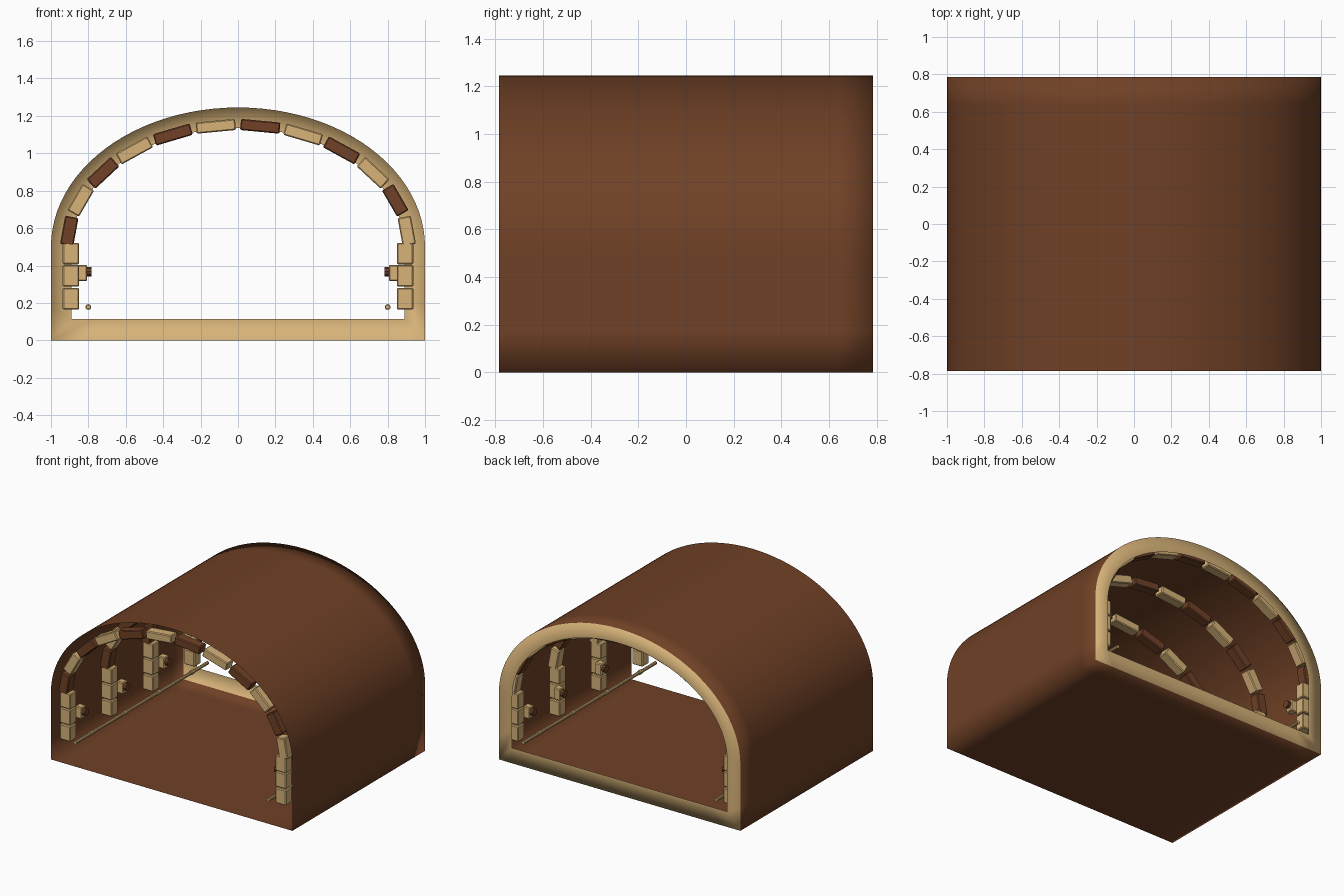
import bpy, bmesh, math
from math import sin, cos, atan2, radians

cube = bpy.data.objects.get("Cube")
if cube:
    bpy.data.objects.remove(cube, do_unlink=True)


def material(name, rgb):
    m = bpy.data.materials.new(name)
    m.use_nodes = True
    m.diffuse_color = (*rgb, 1)
    m.node_tree.nodes["Principled BSDF"].inputs["Base Color"].default_value = (*rgb, 1)
    return m


BROWN = material("earth brown", (0.16, 0.052, 0.019))
TAN = material("sandstone tan", (0.68, 0.45, 0.19))
HALF = 0.785


def finish(name, bm, mats, smooth=False):
    mesh = bpy.data.meshes.new(name)
    bm.to_mesh(mesh)
    bm.free()
    for m in mats:
        mesh.materials.append(m)
    for p in mesh.polygons:
        p.use_smooth = smooth
    ob = bpy.data.objects.new(name, mesh)
    bpy.context.collection.objects.link(ob)
    return ob


def block(name, center, size, mat, turn=0, bevel=0.006):
    bm = bmesh.new()
    bmesh.ops.create_cube(bm, size=1)
    bmesh.ops.scale(bm, vec=size, verts=bm.verts)
    ob = finish(name, bm, [mat])
    ob.location = center
    ob.rotation_euler.y = turn
    mod = ob.modifiers.new("soft edges", "BEVEL")
    mod.width = bevel
    mod.segments = 1
    return ob


def rod(name, center, radius, length, mat, axis="y", sides=10):
    bm = bmesh.new()
    bmesh.ops.create_cone(bm, cap_ends=True, segments=sides,
                          radius1=radius, radius2=radius, depth=length)
    ob = finish(name, bm, [mat])
    ob.location = center
    if axis == "y":
        ob.rotation_euler.x = radians(90)
    else:
        ob.rotation_euler.y = radians(90)
    return ob


def outline(wide, spring, rise, base, low, inset):
    """Closed tunnel section: arch on straight walls and a flat floor."""
    arch = [(wide * cos(math.pi * i / 48), spring + rise * sin(math.pi * i / 48))
            for i in range(49)]
    right = [(inset, base), (wide, base), (wide, low)]
    return right + arch + [(-x, z) for x, z in reversed(right)]


# Thin tunnel skin, with a flat rim closing the wall thickness at the back
outer = outline(1.0, 0.5, 0.745, 0.0, 0.17, 0.84)
inner = outline(0.89, 0.5, 0.635, 0.115, 0.24, 0.76)
bm = bmesh.new()
rings = [[bm.verts.new((x, y, z)) for x, z in outer]
         for y in (-HALF, -0.64, 0.64, HALF)]
rings.append([bm.verts.new((x, HALF, z)) for x, z in inner])
n = len(outer)
for r in range(len(rings) - 1):
    for i in range(n):
        j = (i + 1) % n
        f = bm.faces.new((rings[r][i], rings[r][j], rings[r + 1][j], rings[r + 1][i]))
        f.material_index = 1 if r == 3 else 0
bmesh.ops.recalc_face_normals(bm, faces=bm.faces)
finish("tunnel_shell", bm, [BROWN, TAN], smooth=True)

# Four stone ribs: two pillars and an arch of alternating blocks
A, B, STEP = 0.91, 0.65, radians(15)
for k, y in enumerate((-0.735, -0.245, 0.245, 0.735)):
    for i in range(12):
        t = STEP * (i + 0.5)
        tx, tz = -A * sin(t), B * cos(t)
        length = math.hypot(tx, tz) * STEP * 0.89
        thick = 0.058 + 0.014 * abs(cos(t))
        block(f"arch_block_{k}_{i}", (A * cos(t), y, 0.5 + B * sin(t)),
              (length, 0.075, thick), BROWN if i % 2 else TAN, -atan2(tz, tx))

    lamp_y = y + (0.065 if k < 3 else -0.065)
    for side, s in (("left", 1), ("right", -1)):
        for i, z in enumerate((0.222, 0.345, 0.464)):
            block(f"pillar_block_{side}_{k}_{i}", (s * 0.893, y, z),
                  (0.088, 0.075, 0.115), TAN)
        # Wall lamp with a dark round front
        block(f"lamp_base_{side}_{k}", (s * 0.835, lamp_y, 0.36),
              (0.055, 0.055, 0.088), TAN)
        rod(f"lamp_cap_{side}_{k}", (s * 0.797, lamp_y, 0.367), 0.027, 0.026,
            BROWN, axis="x")

# Pipes running low along both walls, with joint collars
for side, s in (("left", 1), ("right", -1)):
    rod(f"wall_pipe_{side}", (s * 0.8, 0, 0.178), 0.012, 2 * HALF, TAN)
    for i in range(4):
        rod(f"pipe_collar_{side}_{i}", (s * 0.8, -0.6 + 0.4 * i, 0.178),
            0.016, 0.03, TAN)
